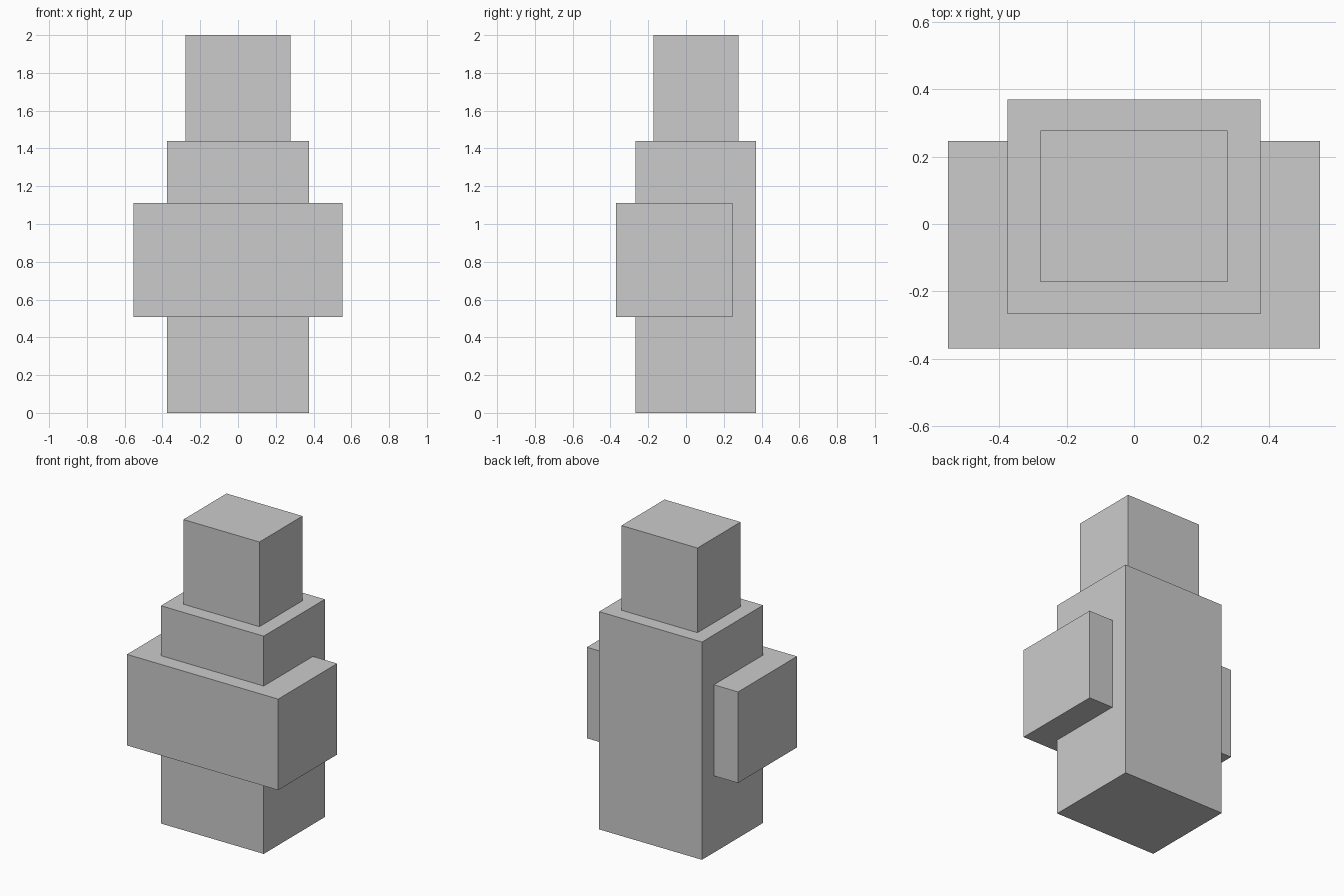
import bpy

if "Cube" in bpy.data.objects:
    bpy.data.objects.remove(bpy.data.objects["Cube"])


def box(name, x, y, z):
    """Add a box from its (min, max) range on each axis."""
    ranges = (x, y, z)
    bpy.ops.mesh.primitive_cube_add(size=1, location=[(a + b) / 2 for a, b in ranges])
    obj = bpy.context.object
    obj.name = name
    obj.scale = [b - a for a, b in ranges]
    bpy.ops.object.transform_apply(location=False, rotation=False, scale=True)
    return obj


# Tall body standing on the ground
box("body", (-0.376, 0.376), (-0.268, 0.37), (0, 1.44))

# Folded arms, a wide block across the front of the body
box("folded_arms", (-0.553, 0.553), (-0.37, 0.246), (0.508, 1.11))

# Head resting on the body
box("head", (-0.278, 0.278), (-0.173, 0.277), (1.44, 2.0))
